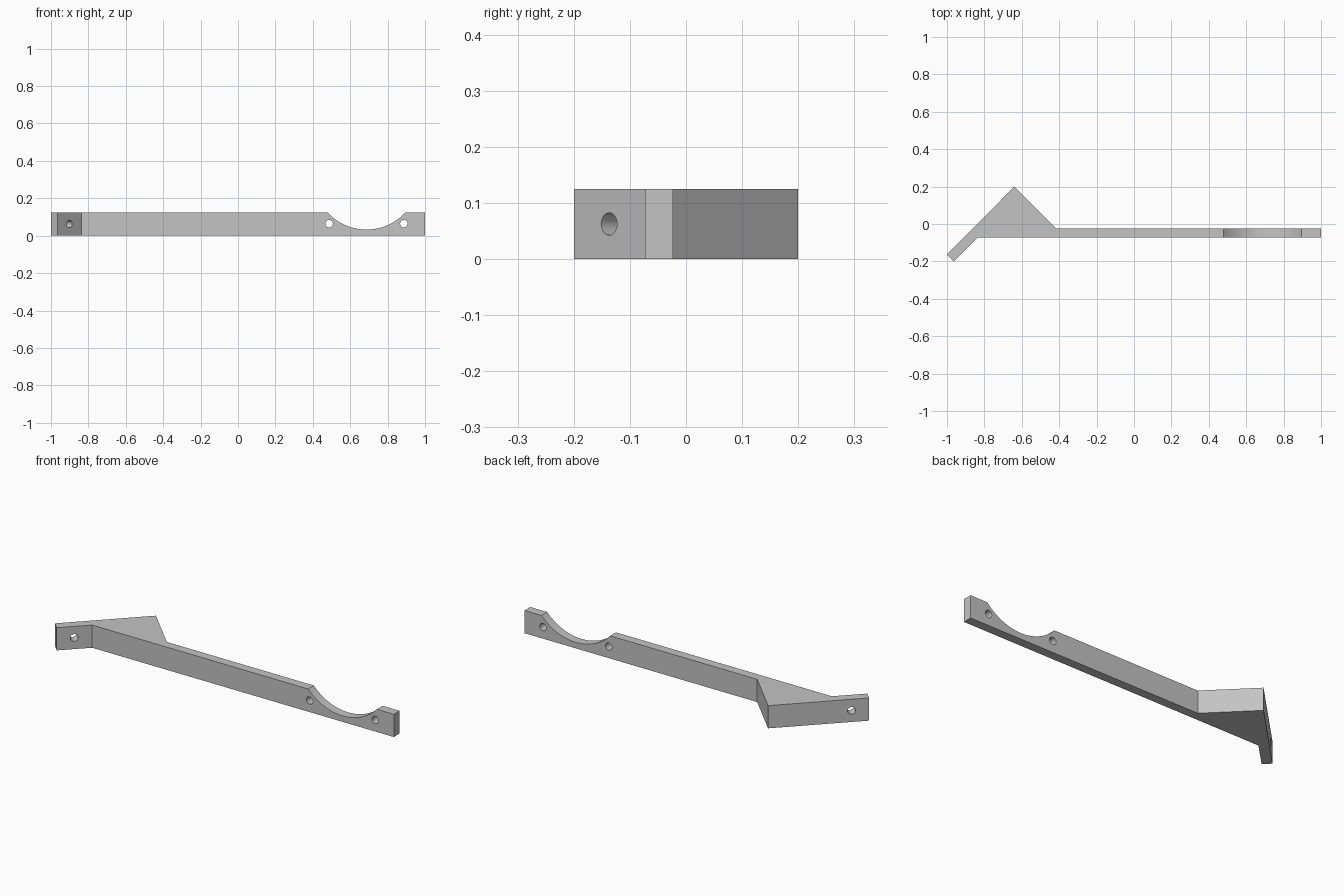
import bpy, bmesh, math
from mathutils import Vector

cube = bpy.data.objects.get("Cube")
if cube:
    bpy.data.objects.remove(cube, do_unlink=True)

HEIGHT = 0.125
MID = HEIGHT / 2

grey = bpy.data.materials.new("plain_grey")
grey.use_nodes = True
grey.diffuse_color = (0.55, 0.55, 0.55, 1)
bsdf = next(n for n in grey.node_tree.nodes if n.type == 'BSDF_PRINCIPLED')
bsdf.inputs["Base Color"].default_value = grey.diffuse_color


def extrude_outline(name, outline, height):
    """Flat plan outline raised to a solid standing on the ground."""
    bm = bmesh.new()
    face = bm.faces.new([bm.verts.new((x, y, 0)) for x, y in outline])
    raised = bmesh.ops.extrude_face_region(bm, geom=[face])["geom"]
    bmesh.ops.translate(bm, vec=(0, 0, height),
                        verts=[v for v in raised if isinstance(v, bmesh.types.BMVert)])
    bmesh.ops.recalc_face_normals(bm, faces=bm.faces)
    mesh = bpy.data.meshes.new(name)
    bm.to_mesh(mesh)
    bm.free()
    mesh.materials.append(grey)
    obj = bpy.data.objects.new(name, mesh)
    bpy.context.collection.objects.link(obj)
    return obj


def cut_round(target, name, centre, axis, radius, depth, sides):
    """Cut a cylinder out of the target, then discard the cutter."""
    bpy.ops.mesh.primitive_cylinder_add(
        vertices=sides, radius=radius, depth=depth, location=centre,
        rotation=Vector(axis).to_track_quat('Z', 'Y').to_euler())
    cutter = bpy.context.object
    cutter.name = name
    cutter.hide_render = True
    cutter.data.materials.append(grey)
    mod = target.modifiers.new(name, 'BOOLEAN')
    mod.operation = 'DIFFERENCE'
    mod.solver = 'EXACT'
    mod.object = cutter
    bpy.ops.object.select_all(action='DESELECT')
    bpy.context.view_layer.objects.active = target
    target.select_set(True)
    bpy.ops.object.modifier_apply(modifier=mod.name)
    bpy.data.objects.remove(cutter, do_unlink=True)


# Long arm, triangular gusset and angled mounting tab as one solid
FRONT, BACK = -0.073, -0.023
bracket = extrude_outline("bracket_arm", [
    (-1, -0.163), (-0.964, -0.2), (-0.837, FRONT), (1, FRONT),
    (1, BACK), (-0.417, BACK), (-0.64, 0.2)], HEIGHT)

# Shallow round cradle in the top of the arm
ARM_Y = (FRONT + BACK) / 2
CRADLE_X = 0.687
cut_round(bracket, "cradle_cutter", (CRADLE_X, ARM_Y, 0.317), (0, 1, 0), 0.284, 0.2, 128)

# Screw holes on each side of the cradle
for side in (-1, 1):
    cut_round(bracket, "arm_hole_cutter", (CRADLE_X + side * 0.2, ARM_Y, 0.064),
              (0, 1, 0), 0.02, 0.2, 32)

# Screw hole square through the angled tab
cut_round(bracket, "tab_hole_cutter", (-0.919, -0.119, MID), (1, -1, 0), 0.02, 0.12, 32)

bpy.ops.object.shade_smooth_by_angle(angle=math.radians(30))
